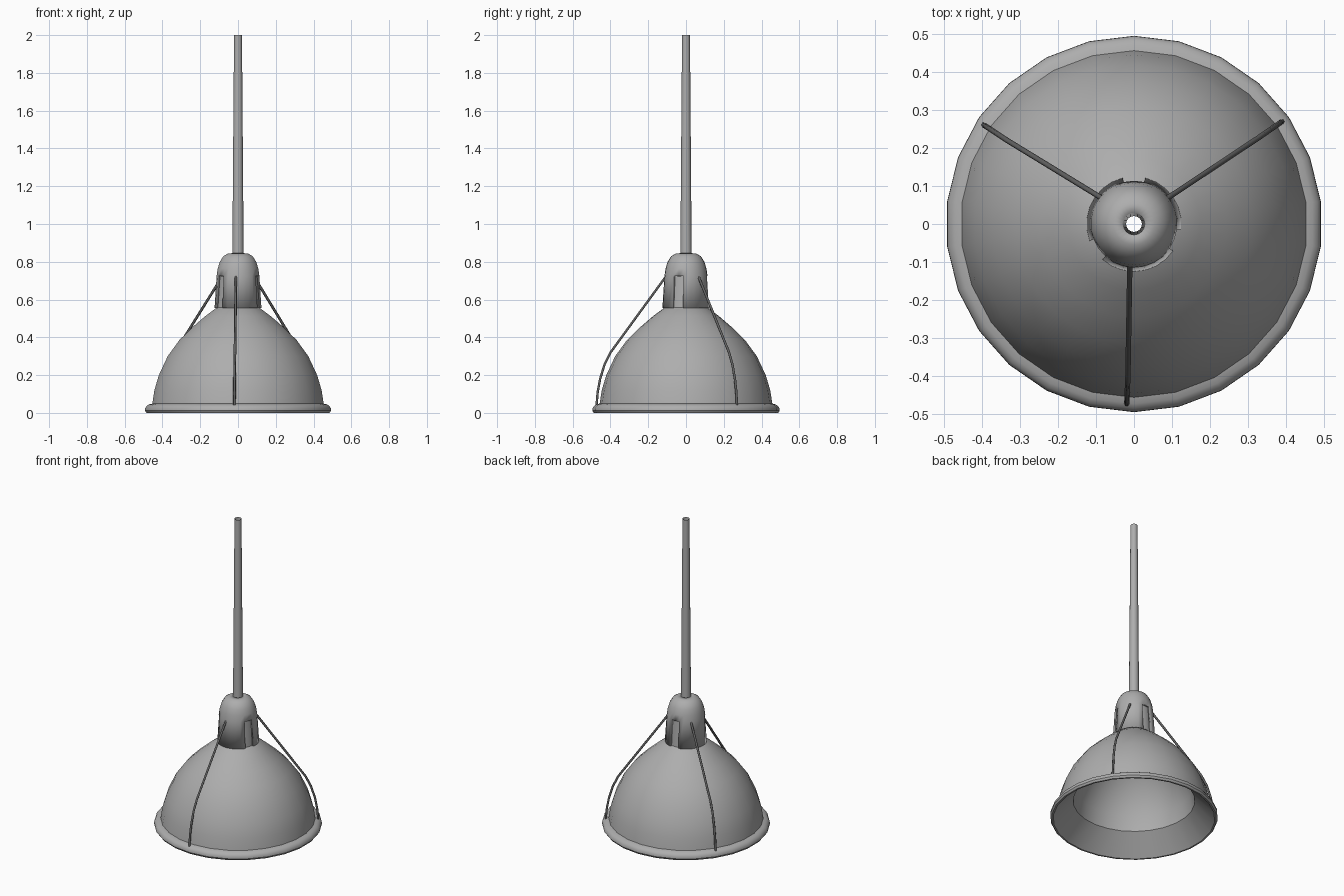
import bpy, bmesh, math

if "Cube" in bpy.data.objects:
    bpy.data.objects.remove(bpy.data.objects["Cube"])

SIDES = 26


def paint(name, value):
    mat = bpy.data.materials.new(name)
    mat.diffuse_color = (value, value, value, 1)
    mat.use_nodes = True
    mat.node_tree.nodes["Principled BSDF"].inputs["Base Color"].default_value = mat.diffuse_color
    return mat


enamel = paint("grey_enamel", .42)
dark_steel = paint("dark_steel", .12)


def finish(bm, name, angle):
    bmesh.ops.recalc_face_normals(bm, faces=bm.faces)
    mesh = bpy.data.meshes.new(name)
    bm.to_mesh(mesh)
    bm.free()
    mesh.materials.append(enamel)
    obj = bpy.data.objects.new(name, mesh)
    bpy.context.collection.objects.link(obj)
    bpy.ops.object.select_all(action='DESELECT')
    obj.select_set(True)
    bpy.context.view_layer.objects.active = obj
    bpy.ops.object.shade_smooth_by_angle(angle=math.radians(angle))
    return obj


def lathe(name, profile, sides=SIDES, closed=False, angle=36, skip=lambda row, k: False):
    """Spin (radius, z) points around z; skip leaves chosen faces out."""
    bm = bmesh.new()
    rings = []
    for r, z in profile:
        angles = [math.pi / 2 + k * math.tau / sides for k in range(sides)]
        rings.append([bm.verts.new((r * math.cos(a), r * math.sin(a), z)) for a in angles])
    for row in range(len(rings) if closed else len(rings) - 1):
        lo, hi = rings[row], rings[(row + 1) % len(rings)]
        for k in range(sides):
            if not skip(row, k):
                n = (k + 1) % sides
                bm.faces.new((lo[k], lo[n], hi[n], hi[k]))
    return finish(bm, name, angle)


# Dome shade: rolled rim, outer dome, inner dome and flared inner lip
lathe("shade", [
    (.478, 0), (.488, 0), (.496, .012), (.495, .024), (.487, .037), (.474, .045), (.457, .049),
    (.446, .12), (.422, .2), (.375, .3), (.313, .385), (.245, .452), (.175, .512),
    (.11, .56), (.08, .57),
    (.09, .535), (.16, .475), (.235, .41), (.30, .315), (.345, .215), (.36, .12),
], closed=True, angle=32)

# Cap with three shallow slots, each two faces wide, open at the bottom
slots = {25, 0, 8, 9, 17, 18}
cap = lathe("cap", [
    (.125, .555), (.114, .725), (.108, .765), (.097, .80), (.079, .829),
    (.055, .843), (.026, .846),
], skip=lambda row, k: row == 0 and k in slots)
solid = cap.modifiers.new("thickness", 'SOLIDIFY')
solid.thickness = .012
solid.offset = -1

# Inner wall seen at the back of the slots
lathe("cap_inner_wall", [(.114, .557), (.101, .74)])

# Hollow tapered hanging tube
lathe("hanging_tube", [(.030, .835), (.021, 2.0)], sides=16)


# Three bent stay rods from the cap down to the rim
def rod(name, start_deg, end_deg):
    path = [(.105, .725), (.40, .32), (.432, .255), (.455, .18), (.468, .11), (.474, .04)]
    curve = bpy.data.curves.new(name, 'CURVE')
    curve.dimensions = '3D'
    curve.bevel_depth = .007
    curve.bevel_resolution = 1
    curve.use_fill_caps = True
    curve.materials.append(dark_steel)
    spline = curve.splines.new('POLY')
    spline.points.add(len(path) - 1)
    for i, (r, z) in enumerate(path):
        a = math.radians(start_deg if i == 0 else end_deg)
        spline.points[i].co = (r * math.cos(a), r * math.sin(a), z, 1)
    obj = bpy.data.objects.new(name, curve)
    bpy.context.collection.objects.link(obj)


for i, (a, b) in enumerate([(264, 267.7), (38, 34.7), (141, 146.6)]):
    rod(f"stay_rod_{i + 1}", a, b)
